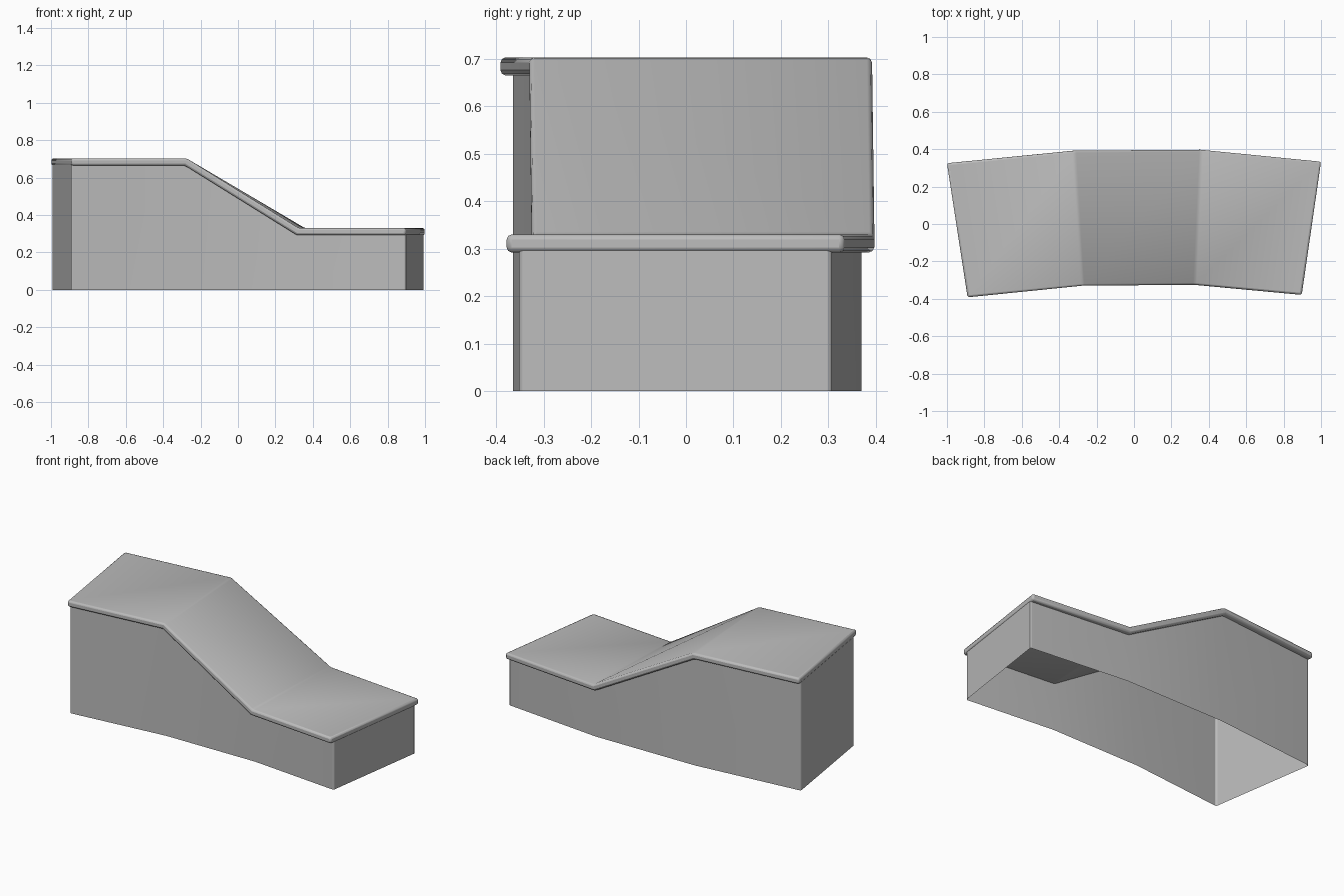
import bpy, bmesh, math
from mathutils import Vector

cube = bpy.data.objects.get("Cube")
if cube:
    bpy.data.objects.remove(cube, do_unlink=True)

grey = bpy.data.materials.new("plain_grey")
grey.use_nodes = True
grey.diffuse_color = (0.5, 0.5, 0.5, 1)
grey.node_tree.nodes["Principled BSDF"].inputs["Base Color"].default_value = (0.5, 0.5, 0.5, 1)

# Plan stations along the curve: front point, back point, top height
STATIONS = [
    ((-0.89, -0.392), (-1.0, 0.325), 0.703),
    ((-0.275, -0.33), (-0.318, 0.392), 0.703),
    ((0.325, -0.325), (0.358, 0.397), 0.33),
    ((0.897, -0.379), (1.0, 0.333), 0.33),
]
THICK, OVERHANG, END_GAP = 0.038, 0.027, 0.003


def finish(bm, name, width, segments):
    mesh = bpy.data.meshes.new(name)
    bm.to_mesh(mesh)
    bm.free()
    obj = bpy.data.objects.new(name, mesh)
    bpy.context.collection.objects.link(obj)
    mesh.materials.append(grey)
    bevel = obj.modifiers.new("soft_edges", "BEVEL")
    bevel.width = width
    bevel.segments = segments
    bevel.limit_method = "ANGLE"
    bevel.angle_limit = math.radians(25)
    bpy.ops.object.select_all(action="DESELECT")
    obj.select_set(True)
    bpy.context.view_layer.objects.active = obj
    bpy.ops.object.shade_smooth_by_angle(angle=math.radians(35))
    return obj


# Sloping top slab: a quad ring at each station
bm = bmesh.new()
rings = []
for i, (front, back, z) in enumerate(STATIONS):
    shift = -0.01 if i in (1, 2) else 0
    rings.append([bm.verts.new(p) for p in (
        (*front, z), (*back, z),
        (back[0] + shift, back[1], z - THICK), (front[0] + shift, front[1], z - THICK))])
for i, (a, b) in enumerate(zip(rings, rings[1:])):
    for k in range(4):
        m = (k + 1) % 4
        if i == 1 and k in (0, 2):
            # The twisted ramp folds from high front to low back
            if k == 0:
                bm.faces.new((a[k], b[m], a[m]))
                bm.faces.new((a[k], b[k], b[m]))
            else:
                bm.faces.new((a[k], b[k], a[m]))
                bm.faces.new((b[k], b[m], a[m]))
        else:
            bm.faces.new((a[k], b[k], b[m], a[m]))
bm.faces.new(rings[0])
bm.faces.new(rings[-1])
bmesh.ops.recalc_face_normals(bm, faces=bm.faces)
finish(bm, "top_slab", 0.011, 2)

# Thin skirt wall, open underneath, inset below the slab
bm = bmesh.new()
fronts, backs = [], []
for i, (front, back, z) in enumerate(STATIONS):
    f, b = Vector((*front, 0)), Vector((*back, 0))
    spoke = (b - f).normalized() * OVERHANG
    end = Vector((END_GAP * ((i == 0) - (i == 3)), 0, 0))
    up = Vector((-0.005 * (i in (1, 2)), 0, z - THICK * 0.75))
    for row, p in ((fronts, f + spoke + end), (backs, b - spoke + end)):
        row.append((bm.verts.new(p), bm.verts.new(p + up)))
loop = fronts + backs[::-1]
for a, b in zip(loop, loop[1:] + loop[:1]):
    bm.faces.new((a[0], b[0], b[1], a[1]))
finish(bm, "skirt_wall", 0.008, 2)
